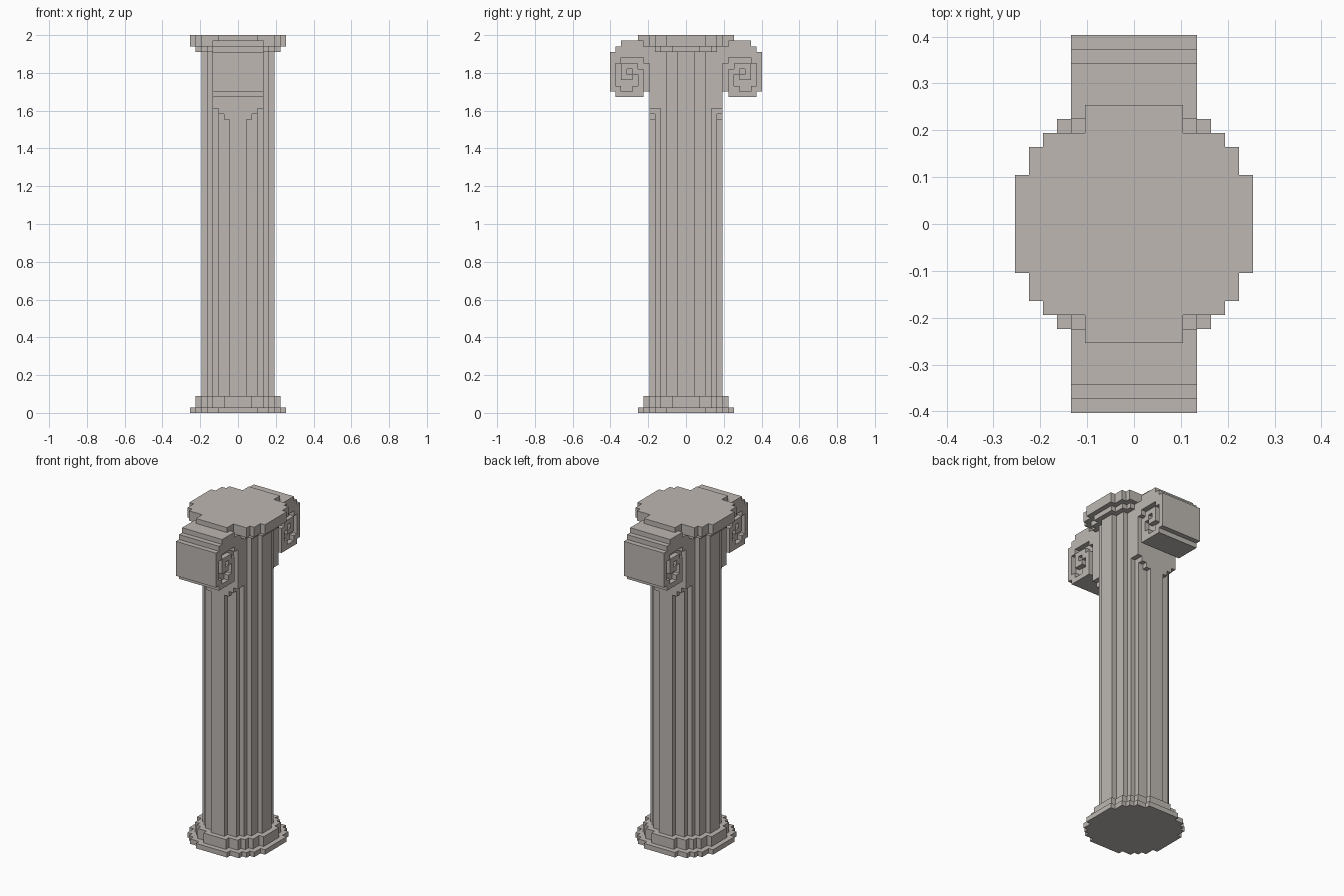
import bpy, bmesh, math

cube = bpy.data.objects.get("Cube")
if cube:
    bpy.data.objects.remove(cube, do_unlink=True)

H = 67            # column height in blocks
V = 2 / H         # block size

stone = bpy.data.materials.new("warm grey stone")
stone.use_nodes = True
colour = (0.51, 0.475, 0.445, 1)
stone.diffuse_color = colour
stone.node_tree.nodes["Principled BSDF"].inputs["Base Color"].default_value = colour


def finish(name, bm):
    bmesh.ops.recalc_face_normals(bm, faces=bm.faces)
    bmesh.ops.scale(bm, vec=(V, V, V), verts=bm.verts)
    mesh = bpy.data.meshes.new(name)
    bm.to_mesh(mesh)
    bm.free()
    mesh.materials.append(stone)
    obj = bpy.data.objects.new(name, mesh)
    bpy.context.collection.objects.link(obj)
    return obj


def extrude(bm, points, offset):
    face = bm.faces.new([bm.verts.new(p) for p in points])
    geom = bmesh.ops.extrude_face_region(bm, geom=[face], use_keep_orig=True)["geom"]
    bmesh.ops.translate(bm, vec=offset, verts=[g for g in geom if isinstance(g, bmesh.types.BMVert)])


def box(bm, x0, x1, y0, y1, z0, z1):
    extrude(bm, [(x0, y0, z0), (x1, y0, z0), (x1, y1, z0), (x0, y1, z0)], (0, 0, z1 - z0))


def stepped_disc(name, radius_sq, z0, z1, clamp=None):
    """Round slab with a stepped block outline."""
    r = math.isqrt(radius_sq)
    side = []
    for y in range(-r, r + 1):
        half = math.isqrt(radius_sq - y * y)
        if clamp and abs(y) >= clamp[0]:
            half = min(half, clamp[1])
        x = half + 0.5
        if side and side[-1][0] == x:
            side.pop()
        else:
            side.append((x, y - 0.5))
        side.append((x, y + 0.5))
    outline = side + [(-x, y) for x, y in reversed(side)]
    bm = bmesh.new()
    extrude(bm, [(x, y, z0) for x, y in outline], (0, 0, z1 - z0))
    return finish(name, bm)


# Base, shaft and top plate
stepped_disc("base_plinth", 74, 0, 1)
stepped_disc("base_ring", 53, 1, 3)
stepped_disc("shaft", 37, 3, H - 3)
stepped_disc("neck_ring", 53, H - 3, H - 2)
stepped_disc("top_plate", 74, H - 2, H, clamp=(7, 3))

# Raised spiral on the scroll sides: rows run down, columns run outward
SPIRAL = [
    "....####..",
    "...######.",
    "..########",
    "..##....##",
    "..#..###.#",
    ".#..##.#.#",
    ".#..#.##.#",
    "....#....#",
    "....##..##",
    "....#####.",
]
# Scroll side profile: distance outward, depth below the top
SCROLL = [(6, 1), (11.5, 1), (11.5, 2), (12.5, 2), (12.5, 3), (13.5, 3),
          (13.5, 10), (12.5, 10), (12.5, 11), (7.5, 11), (7.5, 10), (6, 10)]

for label, s in (("front", -1), ("back", 1)):
    bm = bmesh.new()
    extrude(bm, [(-3.5, s * y, H - d) for y, d in SCROLL], (7, 0, 0))
    finish(label + "_scroll", bm)

    # Spiral relief on both sides of the scroll
    bm = bmesh.new()
    for row, line in enumerate(SPIRAL):
        top = H - 1 - row
        start = 0
        while "#" in line[start:]:
            a = line.index("#", start)
            b = a
            while b < len(line) and line[b] == "#":
                b += 1
            for m in (-1, 1):
                box(bm, m * 3.5, m * 4.5, s * (a + 3.5), s * (b + 3.5), top - 1, top)
            start = b
    finish(label + "_spiral_relief", bm)

    # Panel on the shaft that tapers in steps below the scroll
    bm = bmesh.new()
    panel = [(-4.5, 3), (-4.5, 13), (-3.5, 13), (-3.5, 14), (-2.5, 14), (-2.5, 15)]
    panel += [(-x, d) for x, d in reversed(panel)]
    extrude(bm, [(x, s * 4.5, H - d) for x, d in panel], (0, s * 2, 0))
    finish(label + "_tapered_panel", bm)
